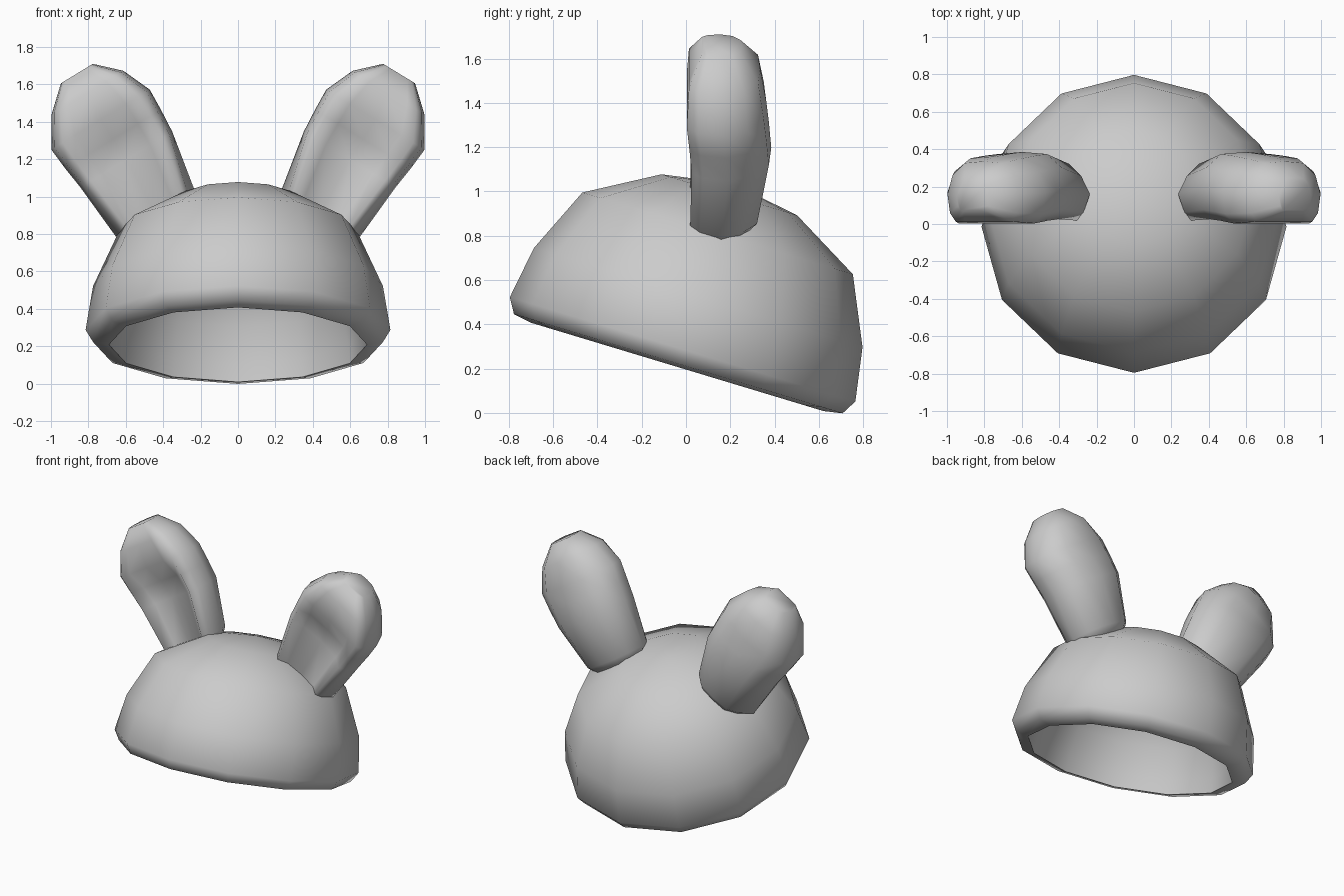
import bpy
import bmesh
import math
from mathutils import Matrix, Vector

cube = bpy.data.objects.get("Cube")
if cube:
    bpy.data.objects.remove(cube, do_unlink=True)

GREY = (0.6, 0.6, 0.6, 1)
grey = bpy.data.materials.new("soft_grey")
grey.use_nodes = True
grey.diffuse_color = GREY
grey.node_tree.nodes["Principled BSDF"].inputs["Base Color"].default_value = GREY


def finish(bm, name, angle):
    """Turn a bmesh into a smooth grey object."""
    bmesh.ops.recalc_face_normals(bm, faces=bm.faces[:])
    mesh = bpy.data.meshes.new(name)
    bm.to_mesh(mesh)
    bm.free()
    mesh.materials.append(grey)
    obj = bpy.data.objects.new(name, mesh)
    bpy.context.collection.objects.link(obj)
    bpy.ops.object.select_all(action='DESELECT')
    obj.select_set(True)
    bpy.context.view_layer.objects.active = obj
    bpy.ops.object.shade_smooth_by_angle(angle=math.radians(angle))


def bridge(bm, rings):
    """Join neighbouring closed rings with quads."""
    for a, b in zip(rings, rings[1:]):
        n = len(a)
        for i in range(n):
            j = (i + 1) % n
            bm.faces.new((a[i], a[j], b[j], b[i]))


def fan(bm, ring, point):
    """Close a ring with triangles around one point."""
    tip = bm.verts.new(point)
    for i in range(len(ring)):
        bm.faces.new((ring[i], ring[(i + 1) % len(ring)], tip))


# Cap: twelve-sided hollow dome, outer shell down round the rim and up inside
SIDES = 12
OUTER_TOP, INNER_TOP = 0.85, 0.71
profile = [(0.32, 0.797), (0.638, 0.615), (0.775, 0.312), (0.815, 0.068),
           (0.775, 0.0), (0.69, -0.015), (0.68, 0.08), (0.64, 0.28),
           (0.525, 0.52), (0.265, 0.665)]
bm = bmesh.new()
rings = []
for r, h in profile:
    angles = [math.tau * i / SIDES for i in range(SIDES)]
    rings.append([bm.verts.new((r * math.sin(a), r * math.cos(a), h)) for a in angles])
bridge(bm, rings)
fan(bm, rings[0], (0, 0, OUTER_TOP))
fan(bm, rings[-1], (0, 0, INNER_TOP))
# The cap leans back so the face opening is raised at the front
lean = Matrix.Translation((0, -0.035, 0.222)) @ Matrix.Rotation(math.radians(-16.8), 4, 'X')
bm.transform(lean)
finish(bm, "cap", 65)

# Ears: lofted along a tilted axis; each row is (height along ear, half width,
# sideways shift, front y, back y, hollow depth, squareness of the section)
EAR_ROWS = [(-0.08, 0.18, 0.0, 0.06, 0.27, 0.05, 0.9),
            (0.0, 0.245, 0.0, 0.015, 0.33, 0.06, 0.9),
            (0.32, 0.287, -0.017, 0.022, 0.385, 0.075, 1.0),
            (0.45, 0.3, -0.013, 0.012, 0.375, 0.06, 1.0),
            (0.574, 0.308, -0.01, 0.0, 0.362, 0.0, 1.0),
            (0.733, 0.225, -0.025, 0.01, 0.335, 0.0, 1.0),
            (0.85, 0.1, -0.03, 0.07, 0.25, 0.0, 1.0)]
RIDGE = (1.0, 0.46, 0)
# Half section from back to front: (share of half width, share of depth, hollow share)
HALF = [(0.53, 0.97, 0), (0.86, 0.77, 0), RIDGE,
        (0.93, 0.15, 0), (0.77, 0.01, 0), (0.52, 0.01, 0.8)]
section = ([(0, 1.0, 0)] + HALF + [(0, 0.01, 1.0)]
           + [(-w, d, k) for w, d, k in reversed(HALF)])
BASE = Vector((0.445, 0, 0.915))
ALONG = Vector((0.52, 0, 0.855))
ACROSS = Vector((0.855, 0, -0.52))


def make_ear(name, side):
    bm = bmesh.new()
    rings = []
    for t, half, shift, front, back, hollow, square in EAR_ROWS:
        ring = []
        for w, d, k in section:
            reach = w if abs(w) == RIDGE[0] else w * square
            p = BASE + ALONG * t + ACROSS * (shift + reach * half)
            p.y = front + d * (back - front) + k * hollow
            p.x *= side
            ring.append(bm.verts.new(p))
        rings.append(ring)
    bridge(bm, rings)
    bm.faces.new(rings[0])
    bm.faces.new(rings[-1])
    finish(bm, name, 180)


make_ear("left_ear", 1)
make_ear("right_ear", -1)
